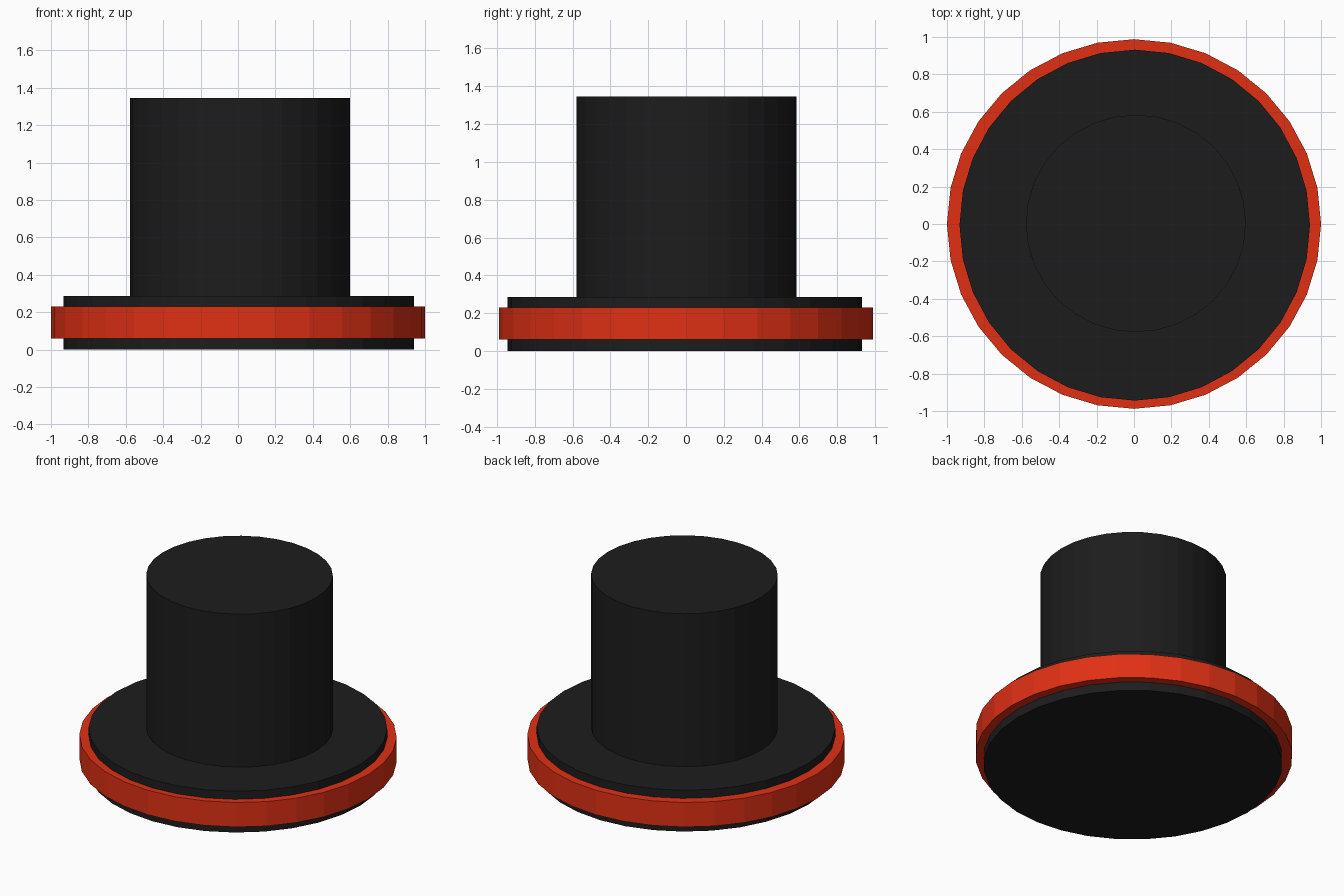
import bpy

if "Cube" in bpy.data.objects:
    bpy.data.objects.remove(bpy.data.objects["Cube"])

SIDES = 32


def material(name, color):
    mat = bpy.data.materials.new(name)
    mat.diffuse_color = color
    mat.use_nodes = True
    mat.node_tree.nodes["Principled BSDF"].inputs["Base Color"].default_value = mat.diffuse_color
    return mat


def disc(name, rx, ry, z0, z1, x, y, mat):
    """Flat-shaded elliptical cylinder between two heights."""
    bpy.ops.mesh.primitive_cylinder_add(vertices=SIDES, radius=1, depth=1,
                                        location=(x, y, (z0 + z1) / 2))
    ob = bpy.context.object
    ob.name = name
    ob.scale = (rx, ry, z1 - z0)
    bpy.ops.object.transform_apply(location=False, rotation=False, scale=True)
    ob.data.materials.append(mat)
    return ob


black = material("black_felt", (0.012, 0.012, 0.012, 1))
red = material("red_ribbon", (0.75, 0.03, 0.007, 1))

# Wide brim, standing on the ground
disc("brim", 0.937, 0.938, 0.0, 0.286, 0.004, -0.006, black)

# Ribbon around the brim edge
disc("brim_band", 1.0, 0.988, 0.06, 0.23, 0.0, 0.0, red)

# Tall crown, slightly sunk into the brim
disc("crown", 0.588, 0.581, 0.27, 1.345, 0.01, 0.003, black)
